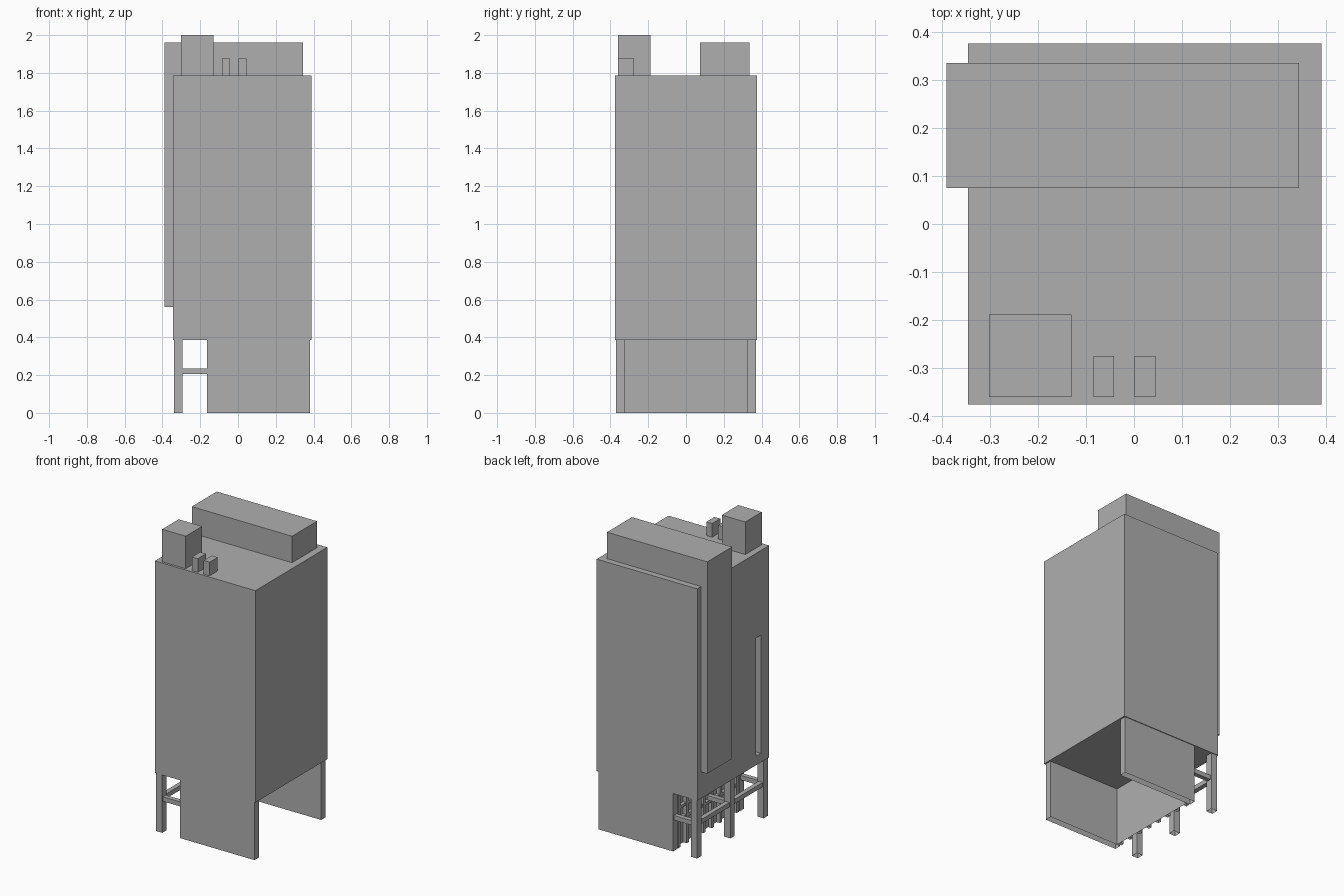
import bpy
import bmesh

old = bpy.data.objects.get("Cube")
if old:
    bpy.data.objects.remove(old, do_unlink=True)

GREY = (0.43, 0.43, 0.43, 1.0)
concrete = bpy.data.materials.new("concrete_grey")
concrete.use_nodes = True
concrete.diffuse_color = GREY
concrete.node_tree.nodes["Principled BSDF"].inputs["Base Color"].default_value = GREY

BODY_BOTTOM, BODY_TOP = 0.385, 1.785
LEFT_END, WALL_END = 0.38, -0.165
PILLAR_X = (-0.34, -0.295)


def finish(name, bm):
    mesh = bpy.data.meshes.new(name)
    bm.to_mesh(mesh)
    bm.free()
    mesh.materials.append(concrete)
    obj = bpy.data.objects.new(name, mesh)
    bpy.context.collection.objects.link(obj)
    return obj


def box(name, xs, ys, zs, open_bottom=False):
    """Flat-sided box from its limits on each axis."""
    bm = bmesh.new()
    bmesh.ops.create_cube(bm, size=1)
    for v in bm.verts:
        v.co = [r[0] if c < 0 else r[1] for c, r in zip(v.co, (xs, ys, zs))]
    if open_bottom:
        bm.normal_update()
        under = [f for f in bm.faces if f.normal.z < -0.9]
        bmesh.ops.delete(bm, geom=under, context='FACES_ONLY')
    return finish(name, bm)


def around(centre, width):
    return (centre - width / 2, centre + width / 2)


# Main block with a narrow upright slot in its right side
body = box("tower_body", (-0.345, 0.39), (-0.375, 0.375), (BODY_BOTTOM, BODY_TOP))
cutter = box("slot_cutter", (-0.4, -0.3), (-0.288, -0.24), (0.445, 1.225))
cutter.hide_render = True
cut = body.modifiers.new("slot", 'BOOLEAN')
cut.operation, cut.object, cut.solver = 'DIFFERENCE', cutter, 'EXACT'
bpy.context.view_layer.objects.active = body
bpy.ops.object.modifier_apply(modifier=cut.name)
bpy.data.objects.remove(cutter, do_unlink=True)

# Service shaft running up the right side and over the roof, as an L profile
profile = [(-0.39, 0.56), (-0.345, 0.56), (-0.345, BODY_TOP),
           (0.343, BODY_TOP), (0.343, 1.96), (-0.39, 1.96)]
bm = bmesh.new()
face = bm.faces.new([bm.verts.new((x, 0.075, z)) for x, z in profile])
side = bmesh.ops.extrude_face_region(bm, geom=[face])["geom"]
bmesh.ops.translate(bm, vec=(0, 0.26, 0),
                    verts=[g for g in side if isinstance(g, bmesh.types.BMVert)])
bmesh.ops.recalc_face_normals(bm, faces=bm.faces)
finish("service_shaft", bm)

# Roof boxes
box("roof_lift_house", (-0.302, -0.13), (-0.36, -0.188), (BODY_TOP, 2.0))
for i, x in enumerate((-0.063, 0.023)):
    box(f"roof_vent_{i + 1}", around(x, 0.043), (-0.36, -0.275), (BODY_TOP, 1.875))

# Ground floor end walls
for name, ys in (("front_base_wall", (-0.37, -0.325)), ("back_base_wall", (0.325, 0.37))):
    box(name, (WALL_END, LEFT_END), ys, (0, BODY_BOTTOM), open_bottom=True)

# Pillars, each tied back to the ground floor by a beam
for name, y in (("front", -0.3475), ("middle", 0), ("back", 0.3475)):
    box(f"{name}_pillar", PILLAR_X, around(y, 0.045), (0, BODY_BOTTOM), open_bottom=True)
    box(f"{name}_tie_beam", (PILLAR_X[1], WALL_END), around(y, 0.03), (0.205, 0.235))
for name, ys in (("front", (-0.325, -0.0225)), ("back", (0.0225, 0.325))):
    box(f"{name}_long_beam", around(-0.3175, 0.03), ys, (0.205, 0.235))

# Recessed screen, a single sheet facing outward
SCREEN_X = -0.14
bm = bmesh.new()
corners = [(-0.325, 0), (-0.325, BODY_BOTTOM), (0.325, BODY_BOTTOM), (0.325, 0)]
screen = bm.faces.new([bm.verts.new((SCREEN_X, y, z)) for y, z in corners])
screen.normal_update()
if screen.normal.x > 0:
    screen.normal_flip()
finish("entrance_screen", bm)

# Posts and rails in front of the screen
for i in range(8):
    y = -0.305 + i * 0.61 / 7
    box(f"screen_post_{i + 1}", (WALL_END, SCREEN_X), around(y, 0.022),
        (0, BODY_BOTTOM), open_bottom=True)
for i, z in enumerate((0.18, 0.26, 0.36)):
    box(f"screen_rail_{i + 1}", (WALL_END + 0.004, SCREEN_X), (-0.325, 0.325), around(z, 0.018))
